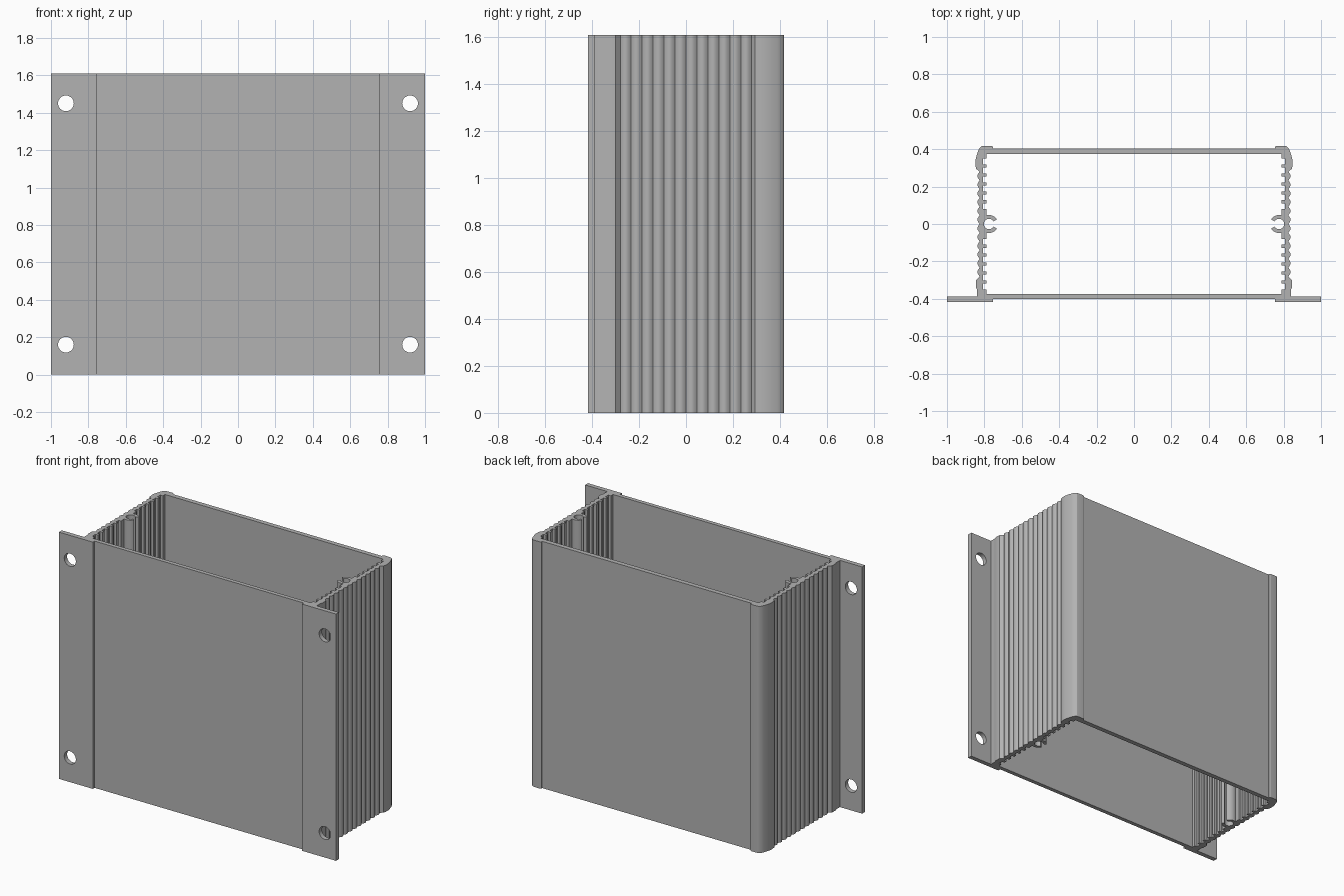
import bpy, bmesh
from math import sin, cos, pi, radians

cube = bpy.data.objects.get("Cube")
if cube:
    bpy.data.objects.remove(cube, do_unlink=True)

HEIGHT = 1.61
RIB_COUNT, RIB_SPAN = 12, 0.28

metal = bpy.data.materials.new("Grey aluminium")
metal.use_nodes = True
grey = (0.45, 0.45, 0.45, 1)
metal.diffuse_color = grey
metal.node_tree.nodes["Principled BSDF"].inputs["Base Color"].default_value = grey


def arc(radius, start, end, steps):
    """Arc of the screw channel; angles run from the inward direction."""
    angles = [radians(start + (end - start) * i / steps) for i in range(steps + 1)]
    return [(0.775 - radius * cos(a), radius * sin(a)) for a in angles]


def outer_half():
    # mounting flange and front corner
    pts = [(0.755, -0.4), (0.755, -0.418), (1, -0.418), (1, -0.388),
           (0.84, -0.388), (0.84, -0.35), (0.846, -0.335), (0.845, -0.3)]
    # scalloped grip ribs
    samples = RIB_COUNT * 6
    for i in range(samples + 1):
        t = i / samples
        pts.append((0.825 + 0.012 * abs(sin(pi * RIB_COUNT * t)),
                    RIB_SPAN * (2 * t - 1)))
    # rounded back corner
    pts += [(0.844, 0.295), (0.848, 0.315), (0.848, 0.34), (0.842, 0.365),
            (0.834, 0.39), (0.825, 0.407), (0.814, 0.416), (0.8, 0.418),
            (0.763, 0.418), (0.755, 0.413), (0.755, 0.404)]
    return pts


def inner_half():
    # square card-guide teeth, listed away from the middle
    guide = [(0.788, 0.08), (0.806, 0.08)]
    for i in range(5):
        y = 0.118 + 0.048 * i
        guide += [(0.806, y - 0.009), (0.788, y - 0.009),
                  (0.788, y + 0.009), (0.806, y + 0.009)]
    guide += [(0.806, 0.35), (0.788, 0.35), (0.788, 0.373)]
    # C-shaped screw channel
    channel = arc(0.048, -108, -30, 7) + arc(0.028, -30, -330, 20) + arc(0.048, 30, 108, 7)
    return [(x, -y) for x, y in reversed(guide)] + channel + guide


def add_loop(bm, half):
    pts = half + [(-x, y) for x, y in reversed(half)]
    verts = [bm.verts.new((x, y, 0)) for x, y in pts]
    return [bm.edges.new((a, b)) for a, b in zip(verts, verts[1:] + verts[:1])]


# extruded enclosure
bm = bmesh.new()
edges = add_loop(bm, outer_half()) + add_loop(bm, inner_half())
bmesh.ops.triangle_fill(bm, edges=edges, use_beauty=True, use_dissolve=False)
grown = bmesh.ops.extrude_face_region(bm, geom=bm.faces[:], use_keep_orig=True)
top = [g for g in grown["geom"] if isinstance(g, bmesh.types.BMVert)]
bmesh.ops.translate(bm, verts=top, vec=(0, 0, HEIGHT))
bmesh.ops.recalc_face_normals(bm, faces=bm.faces[:])
mesh = bpy.data.meshes.new("enclosure_body")
bm.to_mesh(mesh)
bm.free()
mesh.materials.append(metal)
body = bpy.data.objects.new("enclosure_body", mesh)
bpy.context.collection.objects.link(body)

# mounting holes in the flanges
for x in (-0.92, 0.92):
    for z in (0.16, 1.45):
        bpy.ops.mesh.primitive_cylinder_add(vertices=32, radius=0.042, depth=0.1,
                                            location=(x, -0.403, z),
                                            rotation=(pi / 2, 0, 0))
        cutter = bpy.context.object
        cutter.name = "hole_cutter"
        cutter.hide_render = True
        cutter.data.materials.append(metal)
        cut = body.modifiers.new("mounting_hole", 'BOOLEAN')
        cut.operation = 'DIFFERENCE'
        cut.solver = 'EXACT'
        cut.object = cutter
        bpy.ops.object.select_all(action='DESELECT')
        body.select_set(True)
        bpy.context.view_layer.objects.active = body
        bpy.ops.object.modifier_apply(modifier=cut.name)
        bpy.data.objects.remove(cutter, do_unlink=True)

bpy.ops.object.shade_smooth_by_angle(angle=radians(30))
